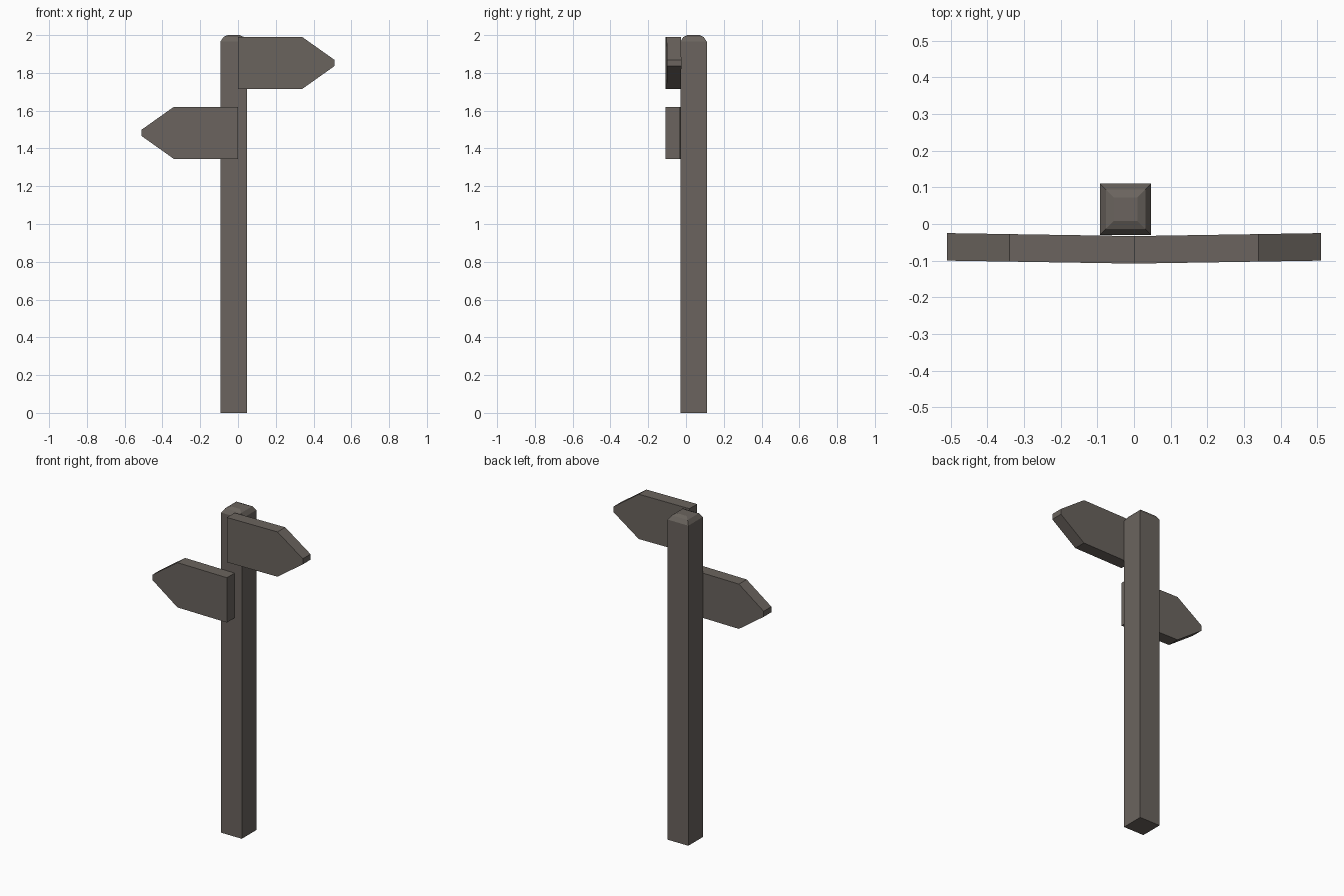
import bpy, bmesh

if "Cube" in bpy.data.objects:
    bpy.data.objects.remove(bpy.data.objects["Cube"])

wood = bpy.data.materials.new("weathered_grey_wood")
wood.diffuse_color = (0.145, 0.127, 0.112, 1)
wood.use_nodes = True
wood.node_tree.nodes["Principled BSDF"].inputs["Base Color"].default_value = wood.diffuse_color


def make_object(name, bm):
    bmesh.ops.recalc_face_normals(bm, faces=bm.faces)
    me = bpy.data.meshes.new(name)
    bm.to_mesh(me)
    bm.free()
    me.materials.append(wood)
    ob = bpy.data.objects.new(name, me)
    bpy.context.collection.objects.link(ob)
    return ob


def loft(rings):
    """Closed solid through a list of rings with equal point counts."""
    bm = bmesh.new()
    vs = [[bm.verts.new(p) for p in ring] for ring in rings]
    n = len(vs[0])
    for a, b in zip(vs, vs[1:]):
        for i in range(n):
            j = (i + 1) % n
            bm.faces.new((a[i], a[j], b[j], b[i]))
    bm.faces.new(vs[0])
    bm.faces.new(vs[-1])
    return bm


# square post with a softly chamfered top
CX, CY = -0.023, 0.04
levels = [(0, 0.07), (1.965, 0.07), (1.99, 0.054), (2.0, 0.032)]
rings = [[(CX + sx * h, CY + sy * h, z)
          for sx, sy in ((-1, -1), (1, -1), (1, 1), (-1, 1))] for z, h in levels]
post = make_object("post", loft(rings))

# arrow boards, angled slightly back toward their tips
outline = [(0, -0.1375), (0.34, -0.1375), (0.51, -0.017),
           (0.51, 0.017), (0.34, 0.1375), (0, 0.1375)]


def arrow_board(name, side, zc):
    rings = [[(side * x, y0 + 0.016 * x, zc + z) for x, z in outline]
             for y0 in (-0.108, -0.033)]
    return make_object(name, loft(rings))


arrow_board("upper_right_arrow_board", 1, 1.8525)
arrow_board("lower_left_arrow_board", -1, 1.4825)
